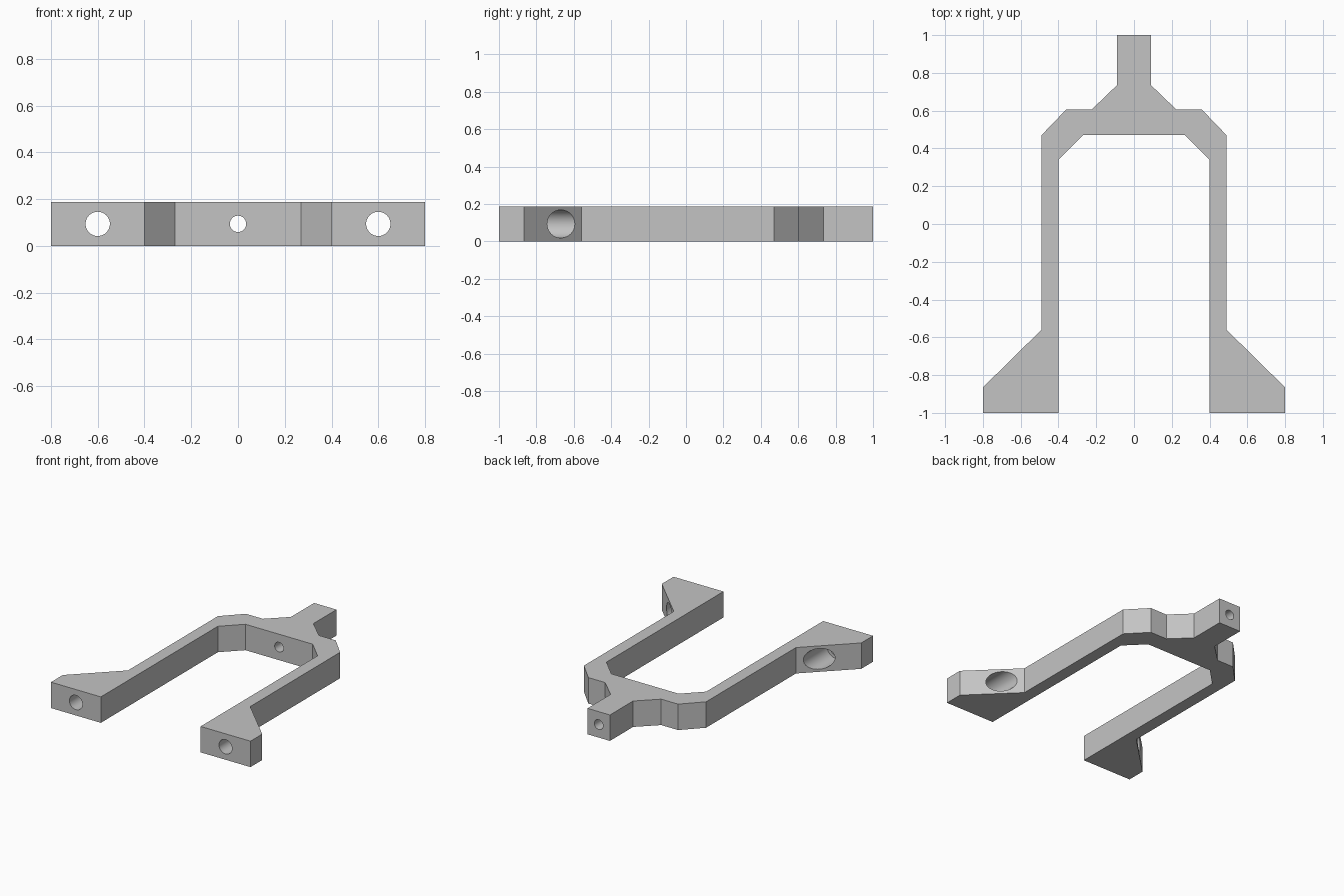
import bpy
import bmesh
import math

default = bpy.data.objects.get("Cube")
if default:
    bpy.data.objects.remove(default, do_unlink=True)

HEIGHT = 0.188
MID = HEIGHT / 2

grey = bpy.data.materials.new("plain grey")
grey.use_nodes = True
colour = (0.55, 0.55, 0.55, 1)
grey.diffuse_color = colour
grey.node_tree.nodes["Principled BSDF"].inputs["Base Color"].default_value = colour


def add_object(name, bm):
    bmesh.ops.recalc_face_normals(bm, faces=bm.faces[:])
    mesh = bpy.data.meshes.new(name)
    bm.to_mesh(mesh)
    bm.free()
    mesh.materials.append(grey)
    obj = bpy.data.objects.new(name, mesh)
    bpy.context.collection.objects.link(obj)
    return obj


# Fork body: half outline, mirrored and extruded upwards
half = [(0.09, 1), (0.09, 0.735), (0.225, 0.605), (0.36, 0.605),
        (0.49, 0.47), (0.49, -0.56), (0.8, -0.865), (0.8, -1),
        (0.4, -1), (0.4, 0.34), (0.27, 0.47)]
outline = half + [(-x, y) for x, y in reversed(half)]
bm = bmesh.new()
base = bm.faces.new([bm.verts.new((x, y, 0)) for x, y in outline])
top = bmesh.ops.extrude_face_region(bm, geom=[base])["geom"]
bmesh.ops.translate(bm, vec=(0, 0, HEIGHT),
                    verts=[v for v in top if isinstance(v, bmesh.types.BMVert)])
fork = add_object("fork_bracket", bm)


# Round holes running front to back
def drill(name, x, radius, y0, y1):
    bm = bmesh.new()
    bmesh.ops.create_cone(bm, cap_ends=True, segments=48, radius1=radius,
                          radius2=radius, depth=y1 - y0)
    cutter = add_object(name, bm)
    cutter.rotation_euler.x = math.pi / 2
    cutter.location = (x, (y0 + y1) / 2, MID)
    cutter.hide_render = True
    cut = fork.modifiers.new(name, "BOOLEAN")
    cut.operation = "DIFFERENCE"
    cut.solver = "EXACT"
    cut.object = cutter
    return cutter


cutters = [drill("stem_hole_cutter", 0, 0.035, 0.3, 1.1)]
for side, x in (("left", 0.6), ("right", -0.6)):
    cutters.append(drill(side + "_bolt_hole_cutter", x, 0.052, -1.1, -0.4))
    cutters.append(drill(side + "_bolt_head_cutter", x, 0.075, -0.865, -0.4))

# Bake the cuts, then smooth the bores and keep the edges sharp
bpy.ops.object.select_all(action="DESELECT")
fork.select_set(True)
bpy.context.view_layer.objects.active = fork
for name in [m.name for m in fork.modifiers]:
    bpy.ops.object.modifier_apply(modifier=name)
for cutter in cutters:
    bpy.data.objects.remove(cutter, do_unlink=True)
bpy.ops.object.shade_smooth_by_angle(angle=math.radians(30))
